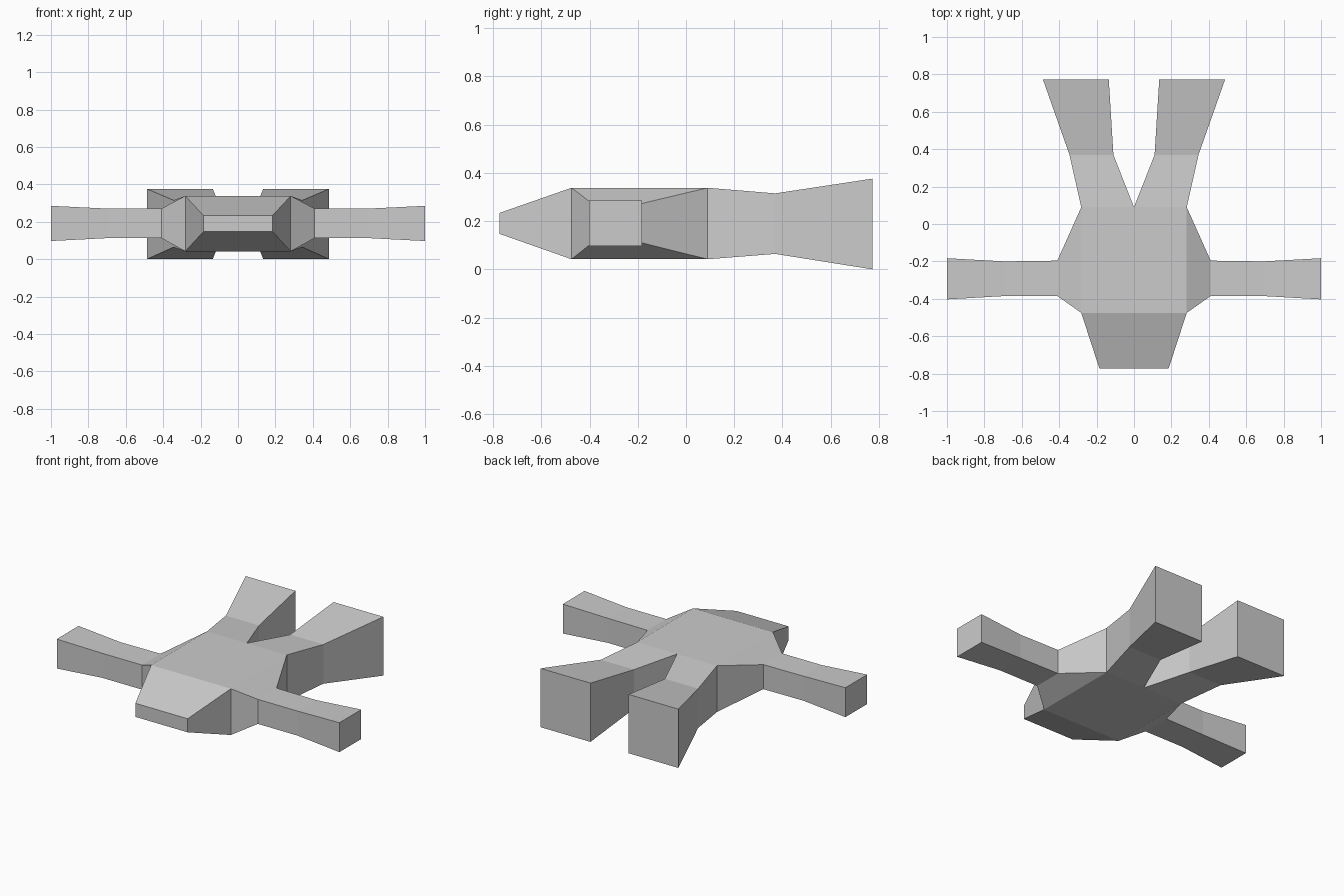
import bpy, bmesh

if "Cube" in bpy.data.objects:
    bpy.data.objects.remove(bpy.data.objects["Cube"])

bm = bmesh.new()


def loft(rings, cap=True):
    """Skin a chain of four-cornered rings, closing the last one."""
    loops = [[bm.verts.new(p) for p in ring] for ring in rings]
    for a, b in zip(loops, loops[1:]):
        for i in range(4):
            j = (i + 1) % 4
            bm.faces.new((a[i], a[j], b[j], b[i]))
    if cap:
        bm.faces.new(loops[-1])


def ring_y(y, x0, x1, z0, z1):
    return [(x0, y, z0), (x1, y, z0), (x1, y, z1), (x0, y, z1)]


def ring_x(x, y0, y1, z0, z1):
    return [(x, y0, z0), (x, y1, z0), (x, y1, z1), (x, y0, z1)]


W, FRONT, BACK, LOW, HIGH = 0.282, -0.475, 0.09, 0.042, 0.338

# Torso top and bottom, open where the head and limbs join
for z in (LOW, HIGH):
    bm.faces.new([bm.verts.new((x, y, z)) for x, y in
                  ((-W, FRONT), (W, FRONT), (W, BACK), (0, BACK), (-W, BACK))])

# Tapered head
loft([ring_y(FRONT, -W, W, LOW, HIGH),
      ring_y(-0.773, -0.185, 0.185, 0.147, 0.234)])

for s in (-1, 1):
    # Arm
    loft([ring_x(s * W, FRONT, BACK, LOW, HIGH),
          ring_x(s * 0.41, -0.385, -0.196, 0.113, 0.27),
          ring_x(s * 0.69, -0.385, -0.2, 0.113, 0.27),
          ring_x(s * 1.0, -0.403, -0.183, 0.097, 0.285)])
    # Flared leg
    loft([ring_y(BACK, 0, s * W, LOW, HIGH),
          ring_y(0.37, s * 0.11, s * 0.345, 0.064, 0.315),
          ring_y(0.773, s * 0.135, s * 0.487, 0.0, 0.376)])

# Weld the parts into one closed skin
bmesh.ops.remove_doubles(bm, verts=bm.verts, dist=0.0005)
bmesh.ops.recalc_face_normals(bm, faces=bm.faces)

mesh = bpy.data.meshes.new("body")
bm.to_mesh(mesh)
bm.free()
grey = bpy.data.materials.new("light grey")
grey.diffuse_color = (0.6, 0.6, 0.6, 1)
grey.use_nodes = True
grey.node_tree.nodes["Principled BSDF"].inputs["Base Color"].default_value = grey.diffuse_color
mesh.materials.append(grey)
bpy.context.collection.objects.link(bpy.data.objects.new("body", mesh))
